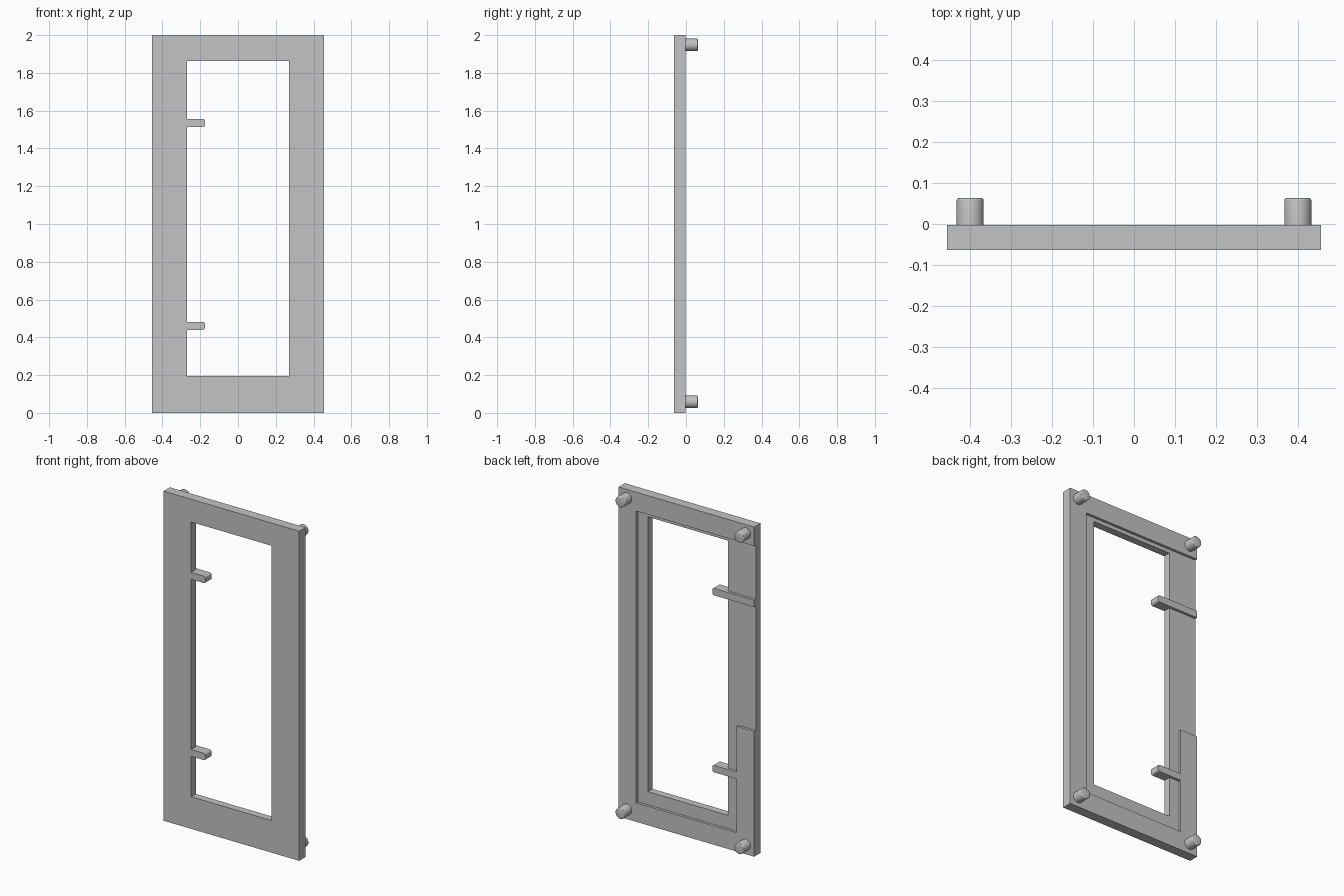
import bpy, bmesh
from mathutils import Matrix

default = bpy.data.objects.get("Cube")
if default:
    bpy.data.objects.remove(default, do_unlink=True)

grey = bpy.data.materials.new("plain grey")
grey.use_nodes = True
colour = (0.55, 0.55, 0.55, 1)
grey.diffuse_color = colour
grey.node_tree.nodes["Principled BSDF"].inputs["Base Color"].default_value = colour

W, H = 0.455, 2.0                # half width and height of the frame
FRONT, BACK = -0.063, -0.003     # frame faces
FLOOR = BACK - 0.016             # floor of the rebate
OPEN_X, REBATE_X = 0.27, 0.337   # half widths of the opening and rebate
TIP = -0.175                     # free end of the arms


def add(name, bm):
    bmesh.ops.recalc_face_normals(bm, faces=bm.faces)
    mesh = bpy.data.meshes.new(name)
    bm.to_mesh(mesh)
    bm.free()
    mesh.materials.append(grey)
    obj = bpy.data.objects.new(name, mesh)
    bpy.context.collection.objects.link(obj)
    return obj


def box(name, x0, x1, y0, y1, z0, z1):
    bm = bmesh.new()
    bmesh.ops.create_cube(bm, size=1)
    bmesh.ops.scale(bm, vec=(x1 - x0, y1 - y0, z1 - z0), verts=bm.verts)
    bmesh.ops.translate(bm, vec=((x0 + x1) / 2, (y0 + y1) / 2, (z0 + z1) / 2), verts=bm.verts)
    return add(name, bm)


def cut(target, cutter):
    cutter.hide_render = True
    mod = target.modifiers.new("cut", 'BOOLEAN')
    mod.operation, mod.solver, mod.object = 'DIFFERENCE', 'EXACT', cutter
    bpy.context.view_layer.objects.active = target
    bpy.ops.object.modifier_apply(modifier=mod.name)
    bpy.data.objects.remove(cutter, do_unlink=True)


# Frame with its opening, the rebate behind it and the side slot
frame = box("frame", -W, W, FRONT, BACK, 0, H)
cut(frame, box("opening_cutter", -OPEN_X, OPEN_X, -1, 1, 0.195, 1.862))
cut(frame, box("rebate_cutter", -REBATE_X, REBATE_X, FLOOR, 1, 0.115, 1.885))
cut(frame, box("side_slot_cutter", -1, -OPEN_X, FLOOR, 1, 0.76, 1.885))


# Arms: full depth inside the opening, with a thin rib crossing the rebate
def arm(name, outer_x, z, half=0.021):
    profile = [(outer_x, BACK), (outer_x, FLOOR), (-OPEN_X, FLOOR),
               (-OPEN_X, FRONT), (TIP, FRONT), (TIP, BACK)]
    bm = bmesh.new()
    face = bm.faces.new([bm.verts.new((x, y, z - half)) for x, y in profile])
    new = bmesh.ops.extrude_face_region(bm, geom=[face])["geom"]
    bmesh.ops.translate(bm, vec=(0, 0, 2 * half),
                        verts=[g for g in new if isinstance(g, bmesh.types.BMVert)])
    corners = [e for e in bm.edges
               if all(abs(v.co.x - TIP) < 1e-4 for v in e.verts)
               and abs(e.verts[0].co.z - e.verts[1].co.z) < 1e-4]
    bmesh.ops.bevel(bm, geom=corners, offset=0.011, segments=3, profile=0.5,
                    affect='EDGES')
    return add(name, bm)


arm("upper_arm", -W, 1.535)
arm("lower_arm", -REBATE_X, 0.461)


# Round pegs with softened ends at the four back corners
def peg(name, x, z, radius=0.033, length=0.066):
    bm = bmesh.new()
    bmesh.ops.create_cone(bm, cap_ends=True, segments=32,
                          radius1=radius, radius2=radius, depth=length)
    rim = [e for e in bm.edges if all(v.co.z > 0 for v in e.verts)]
    bmesh.ops.bevel(bm, geom=rim, offset=0.006, segments=3, profile=0.5,
                    affect='EDGES')
    # Turn the axis from +z to +y
    bmesh.ops.rotate(bm, matrix=Matrix(((1, 0, 0), (0, 0, 1), (0, -1, 0))),
                     verts=bm.verts)
    bmesh.ops.translate(bm, vec=(x, BACK + length / 2, z), verts=bm.verts)
    obj = add(name, bm)
    bpy.ops.object.select_all(action='DESELECT')
    obj.select_set(True)
    bpy.context.view_layer.objects.active = obj
    bpy.ops.object.shade_smooth_by_angle()


for side, x in (("left", 0.399), ("right", -0.399)):
    for level, z in (("upper", 1.948), ("lower", 0.058)):
        peg(f"{level}_{side}_peg", x, z)
